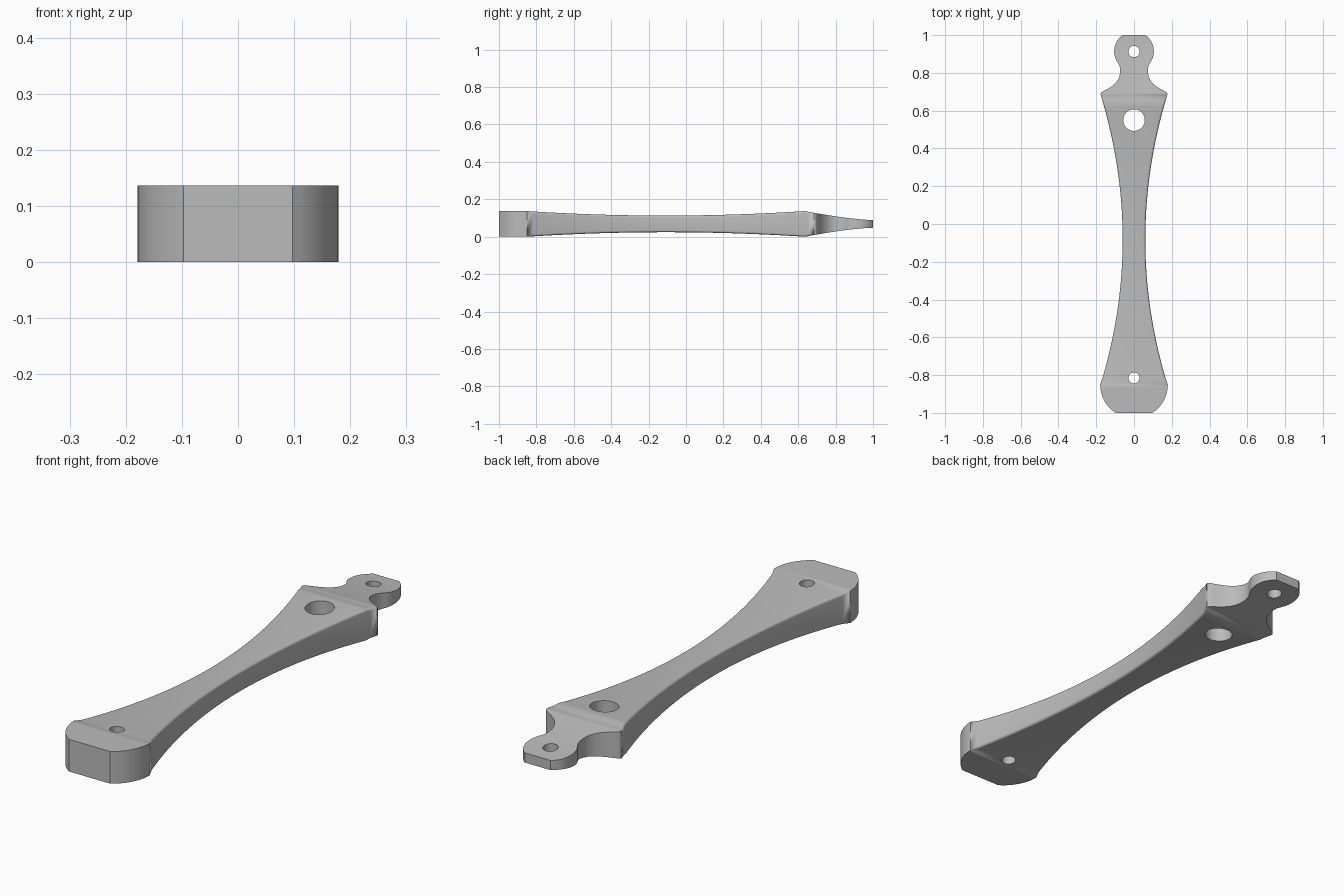
import bpy
import bmesh
from math import sin, cos, pi, radians

cube = bpy.data.objects.get("Cube")
if cube:
    bpy.data.objects.remove(cube, do_unlink=True)

MID_Z = 0.0685      # plane of symmetry between top and bottom
FRONT_Y, TIP_Y, CREASE_Y = -0.85, 0.685, 0.635
WAIST_Y = (FRONT_Y + TIP_Y) / 2


def half_height(y):
    """Side profile: level end, hollow waist, tapering tongue."""
    if y <= FRONT_Y:
        return MID_Z
    if y <= CREASE_Y:
        t = (y - FRONT_Y) / (CREASE_Y - FRONT_Y) * 2 - 1
        return 0.0445 + 0.024 * t * t
    return 0.0205 + 0.048 * ((1 - y) / (1 - CREASE_Y)) ** 1.45


def outline():
    """Plan profile as (half width, y) from front to back."""
    pts = []
    # rounded front end with a flat nose
    for i in range(13):
        a = radians(-57 * (1 - i / 12))
        pts.append((0.179 * cos(a), FRONT_Y + 0.15 * sin(a) / sin(radians(57))))
    # long concave waist
    ys = [FRONT_Y + (TIP_Y - FRONT_Y) * i / 48 for i in range(1, 49)]
    ys = sorted(ys + [CREASE_Y])
    pts += [(0.06 + 0.117 * ((y - WAIST_Y) / (TIP_Y - WAIST_Y)) ** 2, y) for y in ys]
    # shoulder tip and hollow neck
    pts += [(0.176, 0.691), (0.173, 0.696), (0.168, 0.700), (0.155, 0.707),
            (0.130, 0.721), (0.112, 0.733), (0.098, 0.746), (0.086, 0.762),
            (0.078, 0.779), (0.074, 0.797), (0.073, 0.815), (0.076, 0.835)]
    # round head with a flat end
    for i in range(17):
        a = radians(-35 + 90 * i / 16)
        pts.append((0.105 * cos(a), min(1.0, 0.914 + 0.105 * sin(a))))
    return pts


def section(w, y):
    """Rectangle across the bar, with softened corners along the waist."""
    h = half_height(y)
    f = 0.011 if FRONT_Y + 0.01 < y < CREASE_Y + 0.03 else 0
    ring = []
    for k, (sx, sz) in enumerate([(1, 1), (-1, 1), (-1, -1), (1, -1)]):
        for j in range(7):
            a = (k + j / 6) * pi / 2
            ring.append((sx * (w - f) + f * cos(a), y,
                         MID_Z + sz * (h - f) + f * sin(a)))
    return ring


# Bar lofted through its cross-sections
bm = bmesh.new()
rings = [[bm.verts.new(p) for p in section(w, y)] for w, y in outline()]
for a, b in zip(rings, rings[1:]):
    n = len(a)
    for i in range(n):
        j = (i + 1) % n
        bm.faces.new((a[i], a[j], b[j], b[i]))
bm.faces.new(rings[0])
bm.faces.new(rings[-1])
bmesh.ops.remove_doubles(bm, verts=bm.verts, dist=1e-5)
bmesh.ops.recalc_face_normals(bm, faces=bm.faces)
mesh = bpy.data.meshes.new("link_arm")
bm.to_mesh(mesh)
bm.free()
arm = bpy.data.objects.new("link_arm", mesh)
bpy.context.collection.objects.link(arm)

# Plain grey metal
grey = bpy.data.materials.new("grey_metal")
grey.use_nodes = True
grey.diffuse_color = (0.5, 0.5, 0.5, 1)
grey.node_tree.nodes["Principled BSDF"].inputs["Base Color"].default_value = (0.5, 0.5, 0.5, 1)
mesh.materials.append(grey)

# Pivot holes
for name, y, r in [("front_hole", -0.815, 0.029), ("large_hole", 0.55, 0.057),
                   ("head_hole", 0.913, 0.03)]:
    bpy.ops.mesh.primitive_cylinder_add(vertices=48, radius=r, depth=0.5,
                                        location=(0, y, MID_Z))
    cutter = bpy.context.object
    cutter.name = name + "_cutter"
    cutter.data.materials.append(grey)
    cutter.hide_render = True
    bpy.context.view_layer.objects.active = arm
    mod = arm.modifiers.new(name, 'BOOLEAN')
    mod.operation, mod.solver, mod.object = 'DIFFERENCE', 'EXACT', cutter
    bpy.ops.object.modifier_apply(modifier=mod.name)
    bpy.data.objects.remove(cutter, do_unlink=True)

bpy.ops.object.select_all(action='DESELECT')
arm.select_set(True)
bpy.context.view_layer.objects.active = arm
bpy.ops.object.shade_smooth_by_angle(angle=radians(20))
